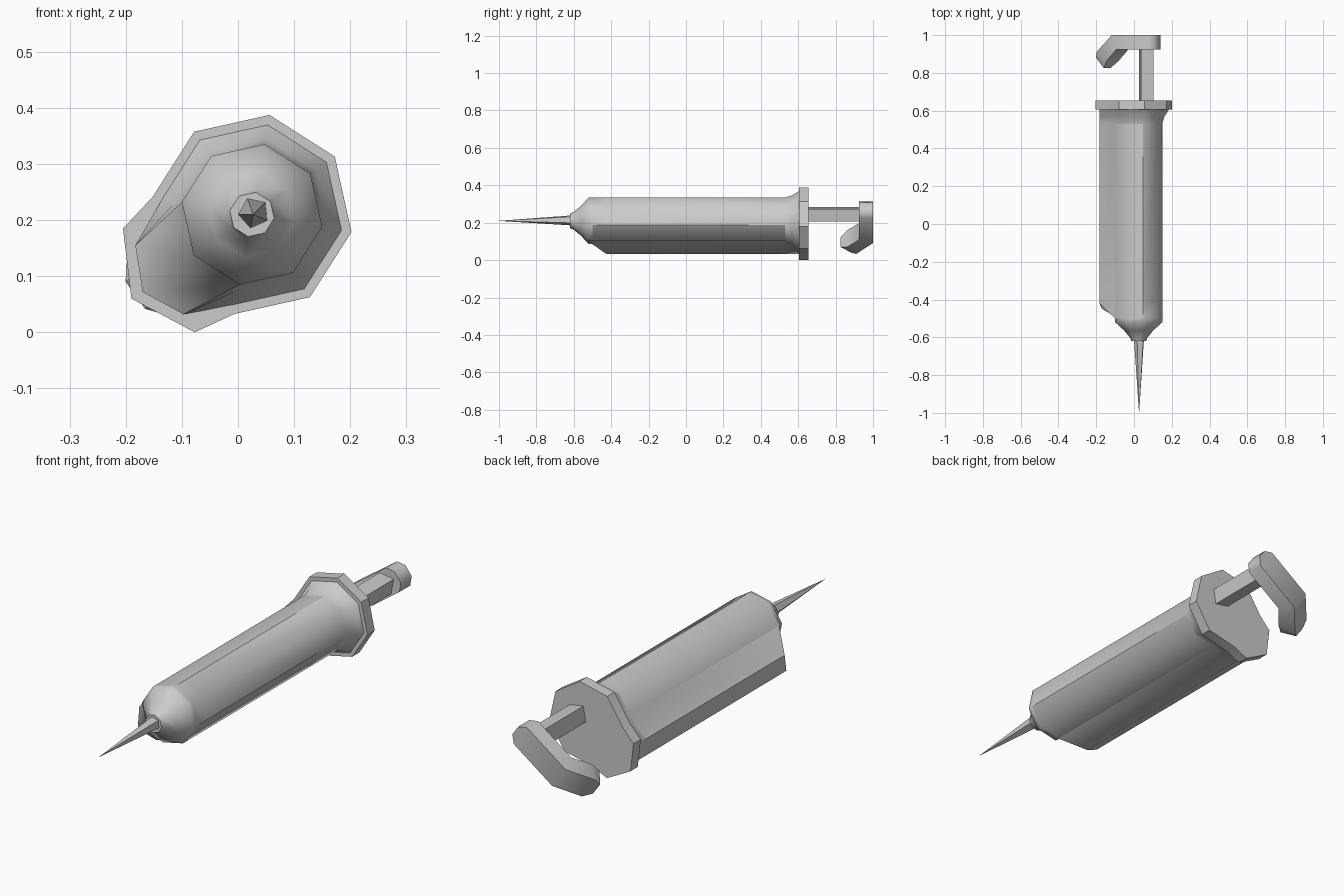
import bpy, bmesh
from math import cos, sin, radians
from mathutils import Vector

cube = bpy.data.objects.get("Cube")
if cube:
    bpy.data.objects.remove(cube, do_unlink=True)

grey = bpy.data.materials.new("light_grey")
grey.use_nodes = True
tone = (0.6, 0.6, 0.6, 1)
grey.diffuse_color = tone
grey.node_tree.nodes["Principled BSDF"].inputs["Base Color"].default_value = tone

CX, CZ = 0.025, 0.21                       # barrel axis
LOBE = [(-0.097, 0.032), (-0.17, 0.072), (-0.183, 0.155)]
RIM_LOBE = [(-0.077, 0.0), (-0.19, 0.06), (-0.205, 0.185)]
LOBE_FRONT = [-0.425, -0.45, -0.42]


def polar(r, deg):
    return CX + r * cos(radians(deg)), CZ + r * sin(radians(deg))


def section(y, r, lobe=None, lobe_y=None):
    """Eight-sided ring whose lower right corner may swell into the side lobe."""
    main = [polar(r, a) for a in (170, 125, 80, 35, -10, -55, -100)]
    side = lobe or [main[-1], polar(r, -145), main[0]]
    ys = [y] * 7 + (lobe_y or [y] * 3)
    return [(x, v, z) for (x, z), v in zip(main + side, ys)]


def loft(name, rings, limit=50, sharp=None):
    """Skin rings of equal length, cap the ends and mark hard edges."""
    bm = bmesh.new()
    rows = [[bm.verts.new(p) for p in ring] for ring in rings]
    n = len(rows[0])
    for a, b in zip(rows, rows[1:]):
        for i in range(n):
            j = (i + 1) % n
            bm.faces.new((a[i], a[j], b[j], b[i]))
    bm.faces.new(rows[0])
    bm.faces.new(rows[-1])
    bmesh.ops.remove_doubles(bm, verts=bm.verts, dist=0.0001)
    bmesh.ops.recalc_face_normals(bm, faces=bm.faces)
    for f in bm.faces:
        f.smooth = True
    for e in bm.edges:
        e.smooth = e.calc_face_angle(0) < radians(limit)
        if sharp:
            hard = sharp(e)
            if hard is not None:
                e.smooth = not hard
    mesh = bpy.data.meshes.new(name)
    bm.to_mesh(mesh)
    bm.free()
    mesh.materials.append(grey)
    ob = bpy.data.objects.new(name, mesh)
    bpy.context.collection.objects.link(ob)
    return ob


# Barrel with tapered nose, side lobe and flared rear
R, START, END = 0.127, -0.5, 0.53
corners = [Vector(polar(R, a)) for a in (170, 80, -10, -100)]


def barrel_edges(e):
    a, b = (v.co for v in e.verts)
    mid = (a + b) / 2
    flat = Vector((mid.x, mid.z))
    along = abs(a.y - b.y) > 0.05
    if along and START < mid.y < END:
        if (flat - Vector(LOBE[0])).length < 0.01:
            return False
        if any((flat - c).length < 0.01 for c in corners):
            return True
    # end lines of the two wrapped panels
    at_end = min(abs(a.y - START) + abs(b.y - START), abs(a.y - END) + abs(b.y - END)) < 0.01
    if at_end:
        dx, dz = flat.x - CX, flat.y - CZ
        top = dx < 0.03 and dz > 0.03
        under = dx > -0.03 and dz < -0.03
        return top or under
    return None


loft("barrel", [
    section(-0.62, 0.04), section(-0.605, 0.045), section(-0.565, 0.077),
    section(-0.52, R), section(START, R),
    section(-0.42, R, LOBE, LOBE_FRONT),
    section(END, R, LOBE), section(0.565, 0.137, LOBE), section(0.605, 0.162, LOBE),
], sharp=barrel_edges)

# Rear flange
loft("flange", [section(0.605, 0.18, RIM_LOBE), section(0.655, 0.18, RIM_LOBE)], 30)

# Five-sided needle
needle = [(CX + 0.003 + 0.028 * cos(radians(a)), CZ + 0.003 + 0.028 * sin(radians(a)))
          for a in range(-30, 330, 72)]
loft("needle", [[(x, -0.615, z) for x, z in needle],
                [(CX + 0.002 + (x - CX) * 0.01, -1.0, CZ + (z - CZ) * 0.01) for x, z in needle]])

# Square plunger rod, slightly turned
rod = [(0.065 + 0.048 * cos(radians(a)), 0.245 + 0.048 * sin(radians(a)))
       for a in range(35, 395, 90)]
loft("plunger_rod", [[(x, y, z) for x, z in rod] for y in (0.64, 0.95)], 30)


# Thumb hook: a flat bar running diagonally down and bent forward at its tip
def hook_point(t, w, y):
    return 0.06 - 0.81 * t + 0.58 * w, y, 0.24 - 0.58 * t - 0.81 * w


stations = [  # outer run, outer y, inner run, inner y, half width
    (-0.08, 1.0, -0.08, 0.925, 0.025), (-0.05, 1.0, -0.05, 0.925, 0.055),
    (0.18, 1.0, 0.15, 0.925, 0.055), (0.28, 0.91, 0.215, 0.862, 0.055),
    (0.30, 0.88, 0.25, 0.825, 0.03)]
loft("thumb_hook", [[hook_point(to, -w, yo), hook_point(to, w, yo),
                     hook_point(ti, w, yi), hook_point(ti, -w, yi)]
                    for to, yo, ti, yi, w in stations], 55)
